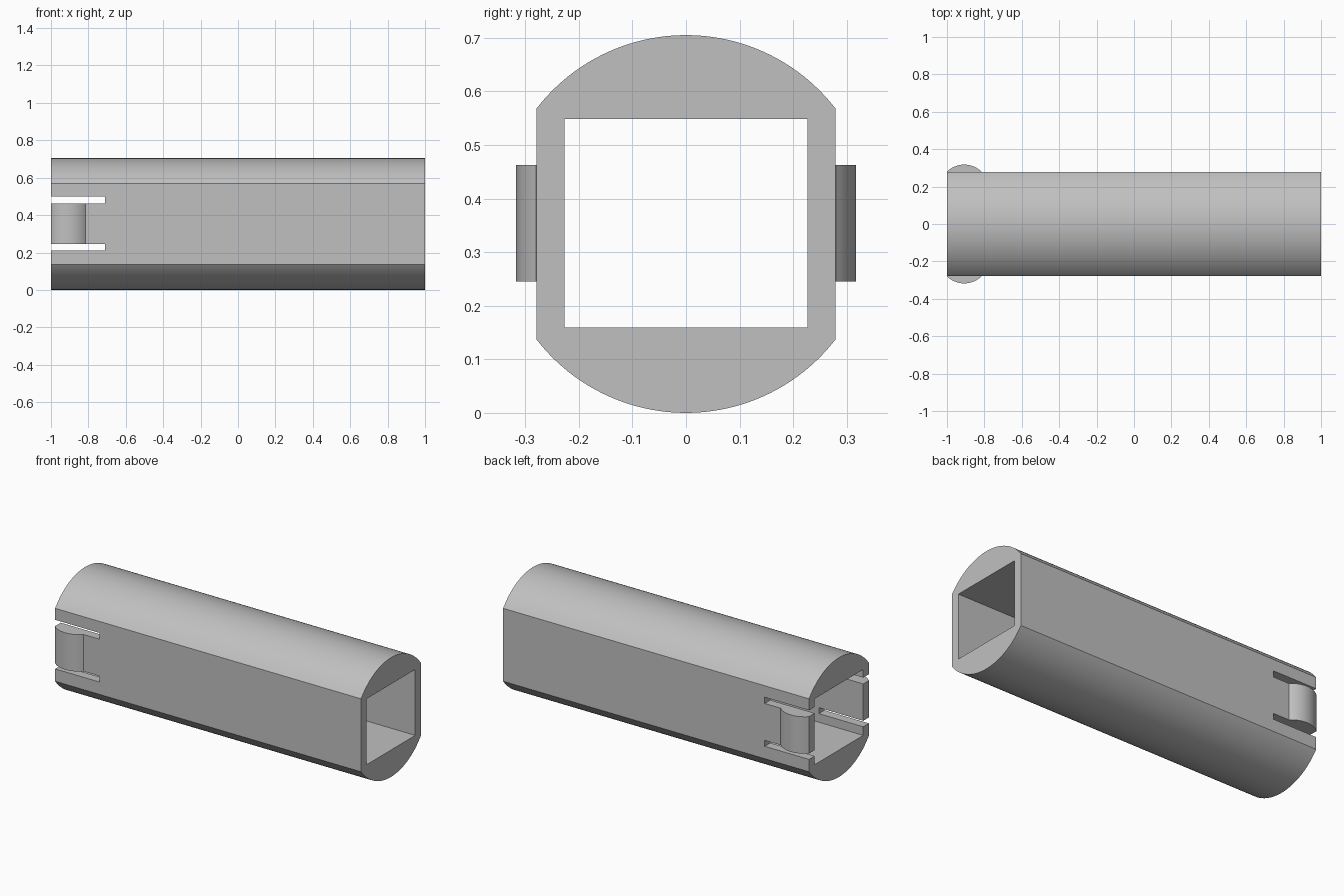
import bpy, bmesh
from math import sin, cos, asin, pi
from mathutils import Matrix, Vector

cube = bpy.data.objects.get("Cube")
if cube:
    bpy.data.objects.remove(cube, do_unlink=True)

grey = bpy.data.materials.new("plain grey")
grey.use_nodes = True
COLOUR = (0.53, 0.53, 0.53, 1)
grey.diffuse_color = COLOUR
grey.node_tree.nodes["Principled BSDF"].inputs["Base Color"].default_value = COLOUR

RADIUS, HALF_WIDTH = 0.3525, 0.279
MID_Z = RADIUS


def prism(name, points, offset):
    """Extrude a closed outline of 3D points along an offset."""
    bm = bmesh.new()
    face = bm.faces.new([bm.verts.new(p) for p in points])
    new = bmesh.ops.extrude_face_region(bm, geom=[face])["geom"]
    verts = [v for v in new if isinstance(v, bmesh.types.BMVert)]
    bmesh.ops.translate(bm, verts=verts, vec=offset)
    bmesh.ops.recalc_face_normals(bm, faces=bm.faces)
    return finish(name, bm)


def box(name, low, high):
    low, high = Vector(low), Vector(high)
    bm = bmesh.new()
    matrix = Matrix.Translation((low + high) / 2) @ Matrix.Diagonal((*(high - low), 1))
    bmesh.ops.create_cube(bm, size=1, matrix=matrix)
    return finish(name, bm)


def finish(name, bm):
    mesh = bpy.data.meshes.new(name)
    bm.to_mesh(mesh)
    bm.free()
    mesh.materials.append(grey)
    obj = bpy.data.objects.new(name, mesh)
    bpy.context.collection.objects.link(obj)
    return obj


def combine(target, tool, operation):
    """Apply a boolean and discard the tool."""
    mod = target.modifiers.new(operation, 'BOOLEAN')
    mod.operation, mod.object, mod.solver = operation, tool, 'EXACT'
    bpy.context.view_layer.objects.active = target
    bpy.ops.object.modifier_apply(modifier=mod.name)
    bpy.data.objects.remove(tool, do_unlink=True)


def arc(radius, half_angle, steps):
    """Points (across, up) along an arc centred on the up direction."""
    angles = [half_angle * (2 * i / steps - 1) for i in range(steps + 1)]
    return [(radius * sin(a), radius * cos(a)) for a in angles]


# Round bar with two flattened sides
cap = arc(RADIUS, asin(HALF_WIDTH / RADIUS), 40)
outline = [(-1, y, MID_Z + z) for y, z in cap] + [(-1, -y, MID_Z - z) for y, z in cap]
body = prism("tube_body", outline, (2, 0, 0))

# Square bore along the whole length
combine(body, box("bore", (-1.1, -0.2265, 0.159), (1.1, 0.2265, 0.548)), 'DIFFERENCE')

# Slots that free a spring tab in each side wall
for low, high in ((0.21, 0.245), (0.463, 0.5)):
    combine(body, box("slot", (-1.1, -0.4, low), (-0.71, 0.4, high)), 'DIFFERENCE')

# Rounded catch on each tab
bump_r, half_chord = 0.1316, 0.0925
bump = arc(bump_r, asin(half_chord / bump_r), 24)
for side in (-1, 1):
    curve = [(-1 + half_chord + x, side * (0.186 + y), 0.245) for x, y in bump]
    base = [(curve[-1][0], side * 0.25, 0.245), (-1, side * 0.25, 0.245)]
    combine(body, prism("catch", curve + base, (0, 0, 0.218)), 'UNION')

for obj in bpy.context.selected_objects:
    obj.select_set(False)
body.select_set(True)
bpy.context.view_layer.objects.active = body
bpy.ops.object.shade_smooth_by_angle(angle=pi / 7)
